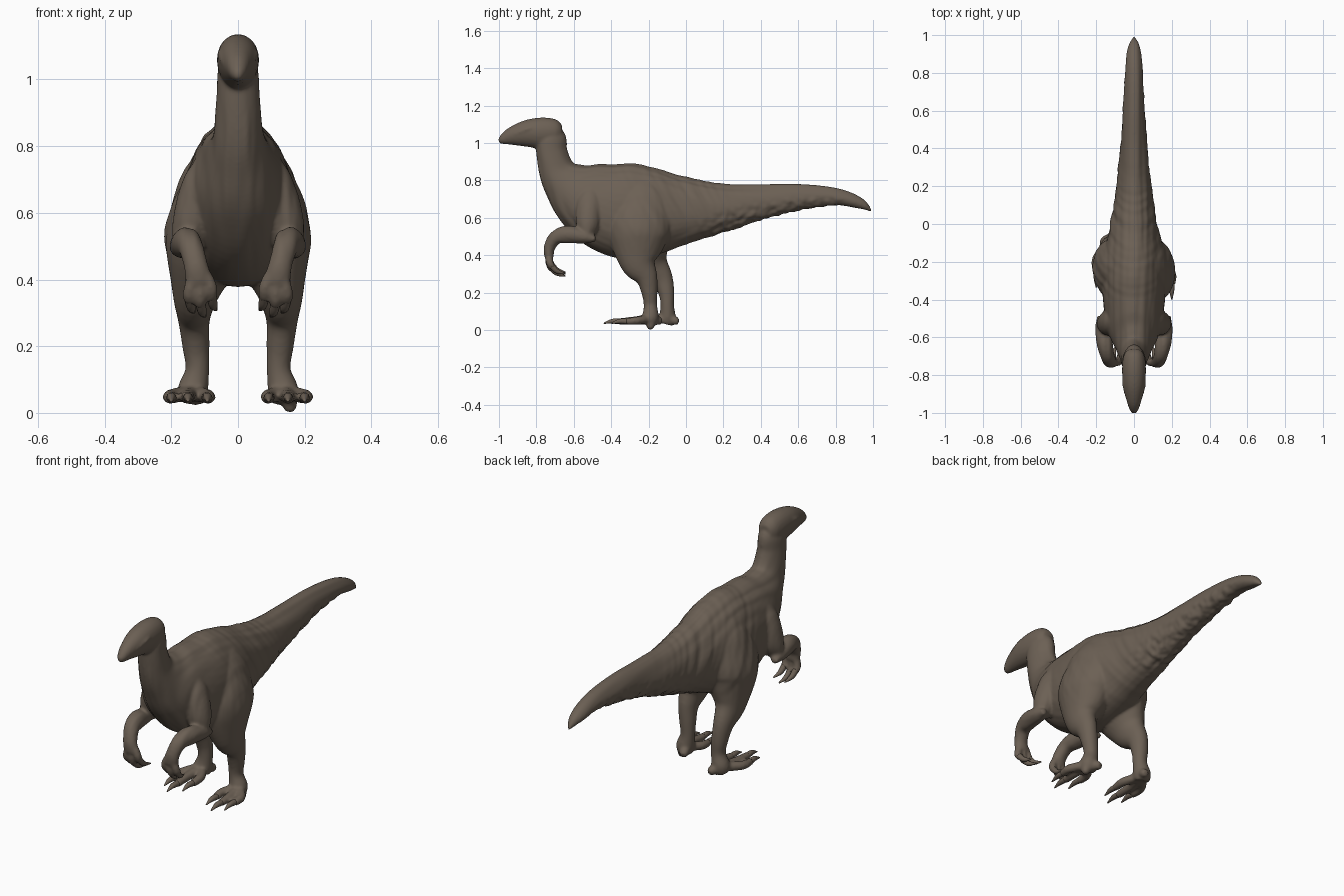
import bpy
import bmesh
import math
from mathutils import Vector, noise

default_cube = bpy.data.objects.get("Cube")
if default_cube:
    bpy.data.objects.remove(default_cube, do_unlink=True)


def make_material(name, colour):
    material = bpy.data.materials.new(name)
    material.use_nodes = True
    material.diffuse_color = colour
    for node in material.node_tree.nodes:
        if node.type == 'BSDF_PRINCIPLED':
            node.inputs["Base Color"].default_value = colour
            node.inputs["Roughness"].default_value = 0.8
    return material


hide_brown = make_material("hide brown", (0.15, 0.118, 0.09, 1))


def spline(stations, steps):
    """Smooth interpolation through stations (x, y, z, half width, half height)."""
    points = [Vector(s) for s in stations]
    result = []
    for i in range(len(points) - 1):
        b, c = points[i], points[i + 1]
        a = points[i - 1] if i else b * 2 - c
        d = points[i + 2] if i + 2 < len(points) else c * 2 - b
        for k in range(steps):
            t = k / steps
            result.append(0.5 * (2 * b + (c - a) * t
                                 + (2 * a - 5 * b + 4 * c - d) * t ** 2
                                 + (3 * b - a - 3 * c + d) * t ** 3))
    return result + [points[-1]]


def loft(bm, stations, sides=20, steps=5, egg=0.0, mirror=1):
    """Skin elliptical rings along a path; egg makes the lower half wider."""
    path = spline([(s[0] * mirror, *s[1:]) for s in stations], steps)
    rings = []
    for i, p in enumerate(path):
        before, after = path[max(i - 1, 0)], path[min(i + 1, len(path) - 1)]
        tangent = (Vector(after[:3]) - Vector(before[:3])).normalized()
        side = Vector((1, 0, 0))
        side = (side - tangent * side.dot(tangent)).normalized()
        up = tangent.cross(side)
        ring = []
        for j in range(sides):
            a = math.tau * j / sides
            across = max(p[3], 0.002) * math.cos(a) * (1 - egg * math.sin(a))
            ring.append(bm.verts.new(Vector(p[:3]) + side * across
                                     + up * max(p[4], 0.002) * math.sin(a)))
        rings.append(ring)
    for low, high in zip(rings, rings[1:]):
        for j in range(sides):
            k = (j + 1) % sides
            bm.faces.new((low[j], low[k], high[k], high[j]))
    bm.faces.new(rings[0][::-1])
    bm.faces.new(rings[-1])


def finish(bm, name):
    bmesh.ops.recalc_face_normals(bm, faces=bm.faces)
    mesh = bpy.data.meshes.new(name)
    bm.to_mesh(mesh)
    bm.free()
    mesh.materials.append(hide_brown)
    mesh.polygons.foreach_set("use_smooth", [True] * len(mesh.polygons))
    obj = bpy.data.objects.new(name, mesh)
    bpy.context.collection.objects.link(obj)
    return obj


def claw(name, base, middle, tip, radius, mirror):
    bm = bmesh.new()
    loft(bm, [(*base, radius, radius), (*middle, radius * 0.8, radius * 0.8),
              (*tip, 0.003, 0.003)], 10, 4, 0, mirror)
    finish(bm, name)


skin = bmesh.new()

# Tail, torso and neck in one sweep: y, z, half width, half height
trunk = [(.995, .634, .003, .003), (.93, .678, .034, .03), (.8, .712, .048, .046),
         (.6, .71, .058, .07), (.4, .685, .072, .095), (.2, .655, .093, .13),
         (0, .64, .124, .18), (-.15, .635, .155, .23), (-.3, .634, .168, .257),
         (-.43, .662, .16, .238), (-.56, .724, .13, .188), (-.64, .785, .095, .132),
         (-.69, .85, .073, .098), (-.718, .95, .064, .084), (-.722, 1.02, .061, .082),
         (-.735, 1.06, .05, .06)]
loft(skin, [(0, *s) for s in trunk], 36, 6, 0.12)

# Head tapering to a blunt snout, flat across the crown
head = [(-.665, 1.05, .035, .045), (-.7, 1.052, .056, .075), (-.77, 1.052, .063, .084),
        (-.85, 1.05, .058, .073), (-.93, 1.036, .04, .05), (-.98, 1.017, .024, .027),
        (-1, 1.006, .01, .012)]
loft(skin, [(0, *s) for s in head], 24, 5, -0.08)

# Mirrored limbs; the left foot steps forward
for mirror, label, stride, toe_length in ((1, "left", -.09, 1), (-1, "right", 0, 1.2)):

    # Brow ridge above the eye
    loft(skin, [(.045, -.79, 1.09, .008, .008), (.052, -.85, 1.073, .011, .01),
                (.039, -.92, 1.045, .006, .006)], 10, 4, 0, mirror)

    # Thigh, shin and ankle; the lower leg follows the stride
    leg = [(.08, -.22, .79, .035, .07), (.095, -.23, .7, .075, .13),
           (.1, -.235, .58, .112, .17), (.105, -.23, .48, .113, .155),
           (.128, -.19, .36, .07, .1), (.132, -.13, .28, .048, .06),
           (.126, -.105, .2, .041, .043), (.122, -.1, .13, .036, .036),
           (.135, -.1, .07, .046, .045), (.14, -.11, .035, .04, .04)]
    share = [0, 0, .1, .3, .7, .9, 1, 1, 1, 1]
    loft(skin, [(x, y + stride * part, z, w, h)
                for (x, y, z, w, h), part in zip(leg, share)], 24, 5, 0, mirror)

    # Three front toes, each ending in a claw
    y = -.1 + stride
    for x, reach in ((.092, .13), (.15, .17), (.2, .13)):
        reach *= toe_length
        bend = Vector((x, y - reach * 0.55, .05))
        end = Vector((x, y - reach, .045))
        loft(skin, [(.14, y, .06, .025, .025), (*bend, .023, .022),
                    (*end, .02, .018)], 12, 4, 0, mirror)
        claw(label + "_toe_claw", end + Vector((0, .012, 0)),
             end + Vector((0, -.035, .002)), end + Vector((0, -.08, -.01)), .016, mirror)

    # Rear toe, and a sole pad under the planted forward foot
    loft(skin, [(.13, y, .07, .02, .02), (.115, y + .04, .05, .025, .024),
                (.11, y + .06, .042, .016, .016)], 12, 4, 0, mirror)
    if stride:
        loft(skin, [(.145, y, .05, .03, .03), (.155, y, .025, .024, .024),
                    (.155, y, .002, .014, .014)], 12, 4, 0, mirror)

    # Upper arm, then forearm bending down into the palm
    loft(skin, [(.075, -.5, .77, .04, .04), (.1, -.515, .68, .068, .075),
                (.135, -.525, .57, .062, .066), (.155, -.535, .5, .044, .035)],
         20, 5, 0, mirror)
    loft(skin, [(.182, -.484, .485, .014, .014), (.167, -.54, .497, .038, .035),
                (.155, -.63, .51, .043, .047), (.141, -.695, .495, .037, .038),
                (.126, -.73, .44, .036, .03), (.116, -.732, .39, .042, .025)],
         20, 5, 0, mirror)

    # Three fingers with long claws curling backwards
    for x, drop in ((.08, .02), (.113, 0), (.146, .012)):
        knuckle = Vector((x, -.73, .35 + drop))
        loft(skin, [(.6 * x + .045, -.732, .41, .018, .02), (*knuckle, .02, .02),
                    (x, -.712, .32 + drop, .017, .017)], 12, 4, 0, mirror)
        claw(label + "_hand_claw", (x, -.72, .332 + drop), (x - .006, -.69, .302 + drop),
             (x - .015, -.645, .288 + drop), .016, mirror)

# Fuse the parts into a continuous hide
rough = finish(skin, "rough_hide")
remesh = rough.modifiers.new("fuse", 'REMESH')
remesh.mode = 'VOXEL'
remesh.voxel_size = 0.0075
smooth = rough.modifiers.new("soften", 'SMOOTH')
smooth.factor = 0.5
smooth.iterations = 6
graph = bpy.context.evaluated_depsgraph_get()
fused = bpy.data.meshes.new_from_object(rough.evaluated_get(graph))
hide = bmesh.new()
hide.from_mesh(fused)
bpy.data.objects.remove(rough, do_unlink=True)


def fade(value, start, end):
    return min(max((value - start) / (end - start), 0), 1)


# Folds on the flanks, grooves along back and neck, lumps under the tail
hide.normal_update()
offsets = []
for v in hide.verts:
    x, y, z = v.co
    trunk_mask = fade(z, .4, .55)
    flank = fade(y, -.45, -.25) * fade(y, .35, .1) * trunk_mask
    folds = noise.noise(Vector((x * 3, y * 26 + z * 14, z * 3))) * flank
    along = noise.noise(Vector((x * 45, y * 3, z * 6))) * trunk_mask * fade(z, 1.02, .9)
    under = fade(y, .05, .2) * fade(y, .9, .7) * fade(v.normal.z, .2, -.3)
    lumps = noise.noise(v.co * 32) * under
    offsets.append(v.normal * (folds * .005 + along * .004 + lumps * .008))
for v, offset in zip(hide.verts, offsets):
    v.co += offset
finish(hide, "dinosaur_hide")
